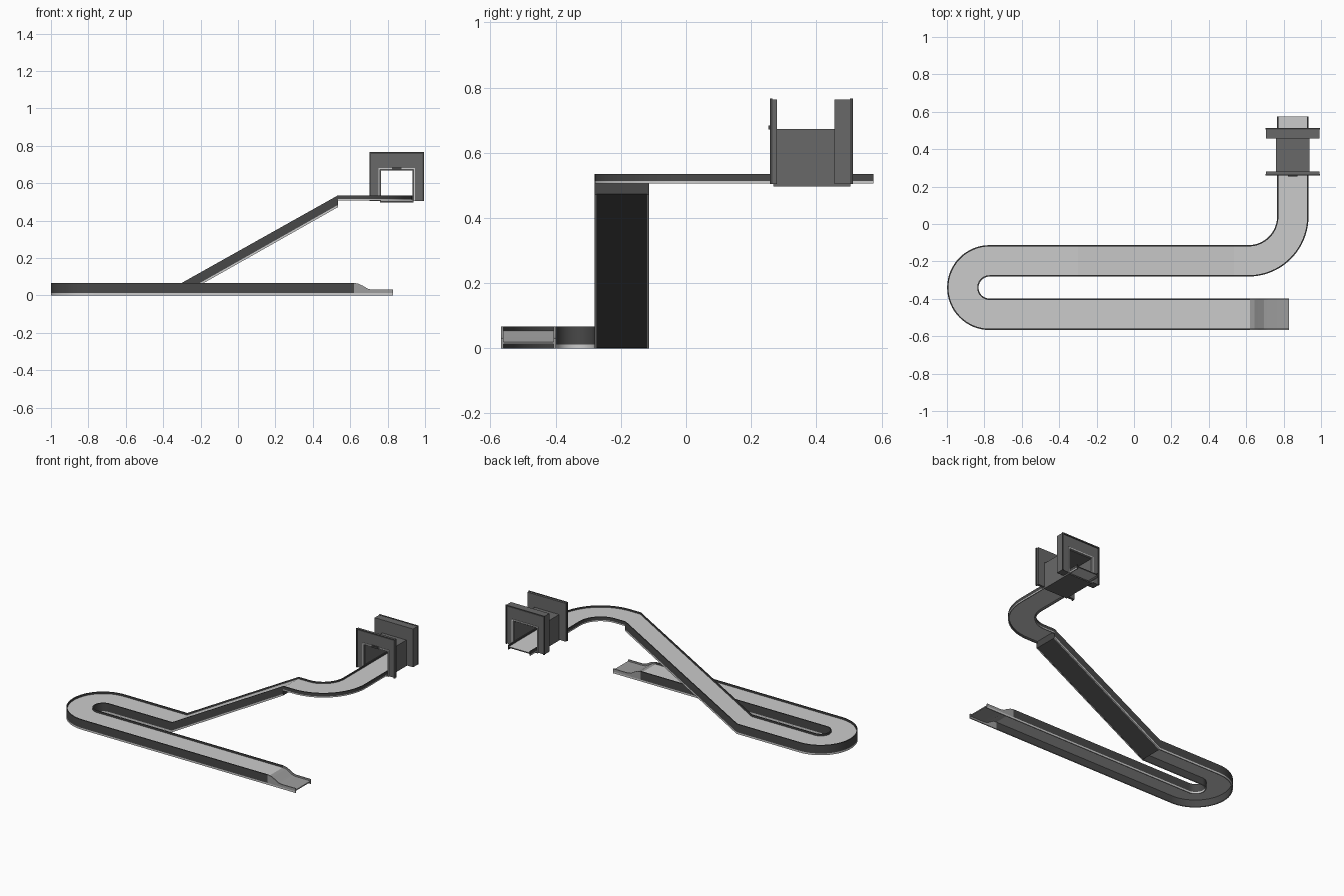
import bpy, bmesh, math
from mathutils import Vector

if "Cube" in bpy.data.objects:
    bpy.data.objects.remove(bpy.data.objects["Cube"], do_unlink=True)


def material(name, v):
    m = bpy.data.materials.new(name)
    m.use_nodes = True
    m.diffuse_color = (v, v, v, 1)
    m.node_tree.nodes["Principled BSDF"].inputs["Base Color"].default_value = (v, v, v, 1)
    return m


LIGHT = material("light grey", 0.6)
MID = material("mid grey", 0.34)
DARK = material("dark rubber", 0.065)
GATE = material("gate grey", 0.14)

HALF, LIP = 0.084, 0.007      # half track width, lip thickness


def finish(bm, name, mats):
    bmesh.ops.recalc_face_normals(bm, faces=bm.faces)
    me = bpy.data.meshes.new(name)
    bm.to_mesh(me)
    bm.free()
    for m in mats:
        me.materials.append(m)
    ob = bpy.data.objects.new(name, me)
    bpy.context.collection.objects.link(ob)
    bpy.ops.object.select_all(action='DESELECT')
    ob.select_set(True)
    bpy.context.view_layer.objects.active = ob
    bpy.ops.object.shade_smooth_by_angle(angle=math.radians(20))
    return ob


def section(bottom, floor, top, trim, solid):
    """Closed channel profile, mirrored about its middle."""
    under = bottom + 0.001 if solid else floor - 0.007
    inner = HALF - LIP
    side = [(inner, under), (inner, bottom), (HALF, bottom),
            (HALF, bottom + trim), (HALF, top), (inner, top), (inner, floor)]
    return side + [(-u, z) for u, z in reversed(side)]


def sweep(name, stations, wall, floor, under, trim=0.012, solid=False):
    """Stations: x, y, heading angle, bottom, floor, top."""
    bm = bmesh.new()
    rings = []
    for x, y, a, b, f, t in stations:
        nx, ny = -math.sin(a), math.cos(a)
        rings.append([bm.verts.new((x + nx * u, y + ny * u, z))
                      for u, z in section(b, f, t, trim, solid)])
    n = len(rings[0])
    # material by profile edge: 0 wall, 1 floor, 2 underside, 3 trim
    rule = {6: 1, 13: 2, 1: 3, 2: 3, 10: 3, 11: 3}
    for r, s in zip(rings, rings[1:]):
        for i in range(n):
            j = (i + 1) % n
            bm.faces.new((r[i], r[j], s[j], s[i])).material_index = rule.get(i, 0)
    for r in (rings[0], rings[-1]):
        bm.faces.new(r)
    return finish(bm, name, [wall, floor, under, LIGHT])


def arc(cx, cy, r, start, end, steps, turn):
    """Points and headings along an arc."""
    for k in range(steps + 1):
        a = math.radians(start + (end - start) * k / steps)
        yield (cx + r * math.cos(a), cy + r * math.sin(a), a + turn * math.pi / 2)


LOW = (0.0, 0.055, 0.067)
HIGH = (0.506, 0.525, 0.535)
FRONT_Y, BACK_Y, BEND_X = -0.483, -0.197, -0.772

# lower level: front lane, half-circle bend, rear lane
sweep("front_lane", [(0.62, FRONT_Y, math.pi, *LOW), (BEND_X, FRONT_Y, math.pi, *LOW)],
      DARK, LIGHT, LIGHT)
bend_r = (BACK_Y - FRONT_Y) / 2
sweep("half_circle_bend",
      [(*p, *LOW) for p in arc(BEND_X, (BACK_Y + FRONT_Y) / 2, bend_r, -90, -270, 32, -1)],
      DARK, LIGHT, LIGHT)
sweep("rear_lane", [(BEND_X, BACK_Y, 0, *LOW), (-0.3, BACK_Y, 0, *LOW)], DARK, LIGHT, LIGHT)

# inclined lane with closed underside
sweep("incline", [(-0.3, BACK_Y, 0, *LOW),
                  (0.535, BACK_Y, 0, 0.472, 0.525, 0.535)],
      DARK, LIGHT, DARK, solid=True)

# upper level: quarter bend and run through the gate
GATE_X = 0.849
corner = [(0.535, BACK_Y, 0, *HIGH)]
corner += [(*p, *HIGH) for p in arc(0.612, 0.04, GATE_X - 0.612, -90, 0, 20, 1)]
sweep("quarter_bend", corner, DARK, LIGHT, LIGHT, trim=0.008)
up = math.pi / 2
sweep("upper_lane", [(GATE_X, 0.04, up, *HIGH), (GATE_X, 0.575, up, *HIGH)],
      DARK, LIGHT, LIGHT, trim=0.008)

# exit slope and tray
sweep("exit_tray",
      [(x, FRONT_Y, 0, 0, f, t) for x, f, t in
       ((0.62, 0.055, 0.067), (0.645, 0.052, 0.062), (0.67, 0.037, 0.05),
        (0.695, 0.023, 0.035), (0.72, 0.02, 0.03), (0.828, 0.02, 0.03))],
      MID, MID, MID)


def box(bm, x, y, z, mat=0):
    c = [bm.verts.new((i, j, k)) for i in x for j in y for k in z]
    for f in ((0, 1, 3, 2), (4, 6, 7, 5), (0, 4, 5, 1), (2, 3, 7, 6), (0, 2, 6, 4), (1, 5, 7, 3)):
        bm.faces.new([c[i] for i in f]).material_index = mat


def arch(name, y, wide, tall, hole_wide, hole_tall, base, mat):
    """Upside-down U plate, extruded along y."""
    bm = bmesh.new()
    half = [(wide, base), (wide, tall), (hole_wide, base), (hole_wide, hole_tall)]
    w0, w1, h0, h1 = half
    outline = [w0, w1, (-w1[0], w1[1]), (-w0[0], w0[1]),
               (-h0[0], h0[1]), (-h1[0], h1[1]), h1, h0]
    face = bm.faces.new([bm.verts.new((GATE_X + u, y[0], z)) for u, z in outline])
    out = bmesh.ops.extrude_face_region(bm, geom=[face])
    bmesh.ops.translate(bm, vec=Vector((0, y[1] - y[0], 0)),
                        verts=[g for g in out["geom"] if isinstance(g, bmesh.types.BMVert)])
    return finish(bm, name, [mat])


# gate plates, each with a raised dark border and a light opening trim
for side, y, outer in (("front", (0.264, 0.28), (0.258, 0.266)),
                       ("back", (0.456, 0.508), (0.504, 0.513))):
    arch(side + "_gate_plate", y, 0.144, 0.764, 0.093, 0.676, 0.505, GATE)
    arch(side + "_gate_border", outer, 0.146, 0.766, 0.137, 0.757, 0.504, DARK)
    arch(side + "_opening_trim", outer, 0.098, 0.681, 0.09, 0.673, 0.504, LIGHT)

# tunnel between the plates
arch("tunnel", (0.27, 0.505), 0.09, 0.673, 0.085, 0.667, 0.5, GATE)
bm = bmesh.new()
box(bm, (GATE_X - 0.09, GATE_X + 0.09), (0.268, 0.505), (0.497, 0.505))
finish(bm, "tunnel_base", [GATE])

# small latch above the front opening
bm = bmesh.new()
box(bm, (GATE_X - 0.025, GATE_X + 0.025), (0.253, 0.266), (0.672, 0.684))
finish(bm, "latch", [DARK])
